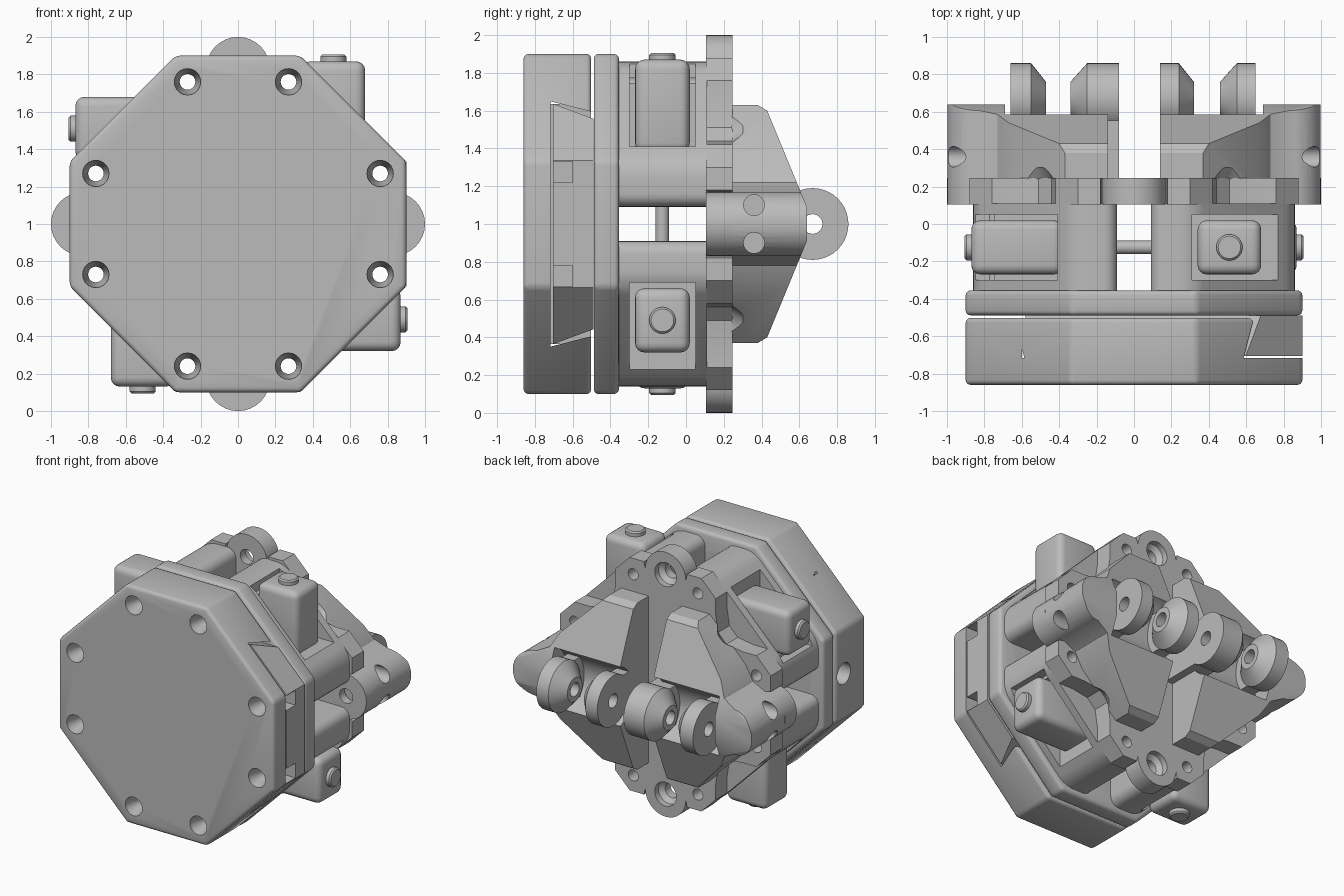
import bpy, bmesh, math
from mathutils import Vector, Matrix

if "Cube" in bpy.data.objects:
    bpy.data.objects.remove(bpy.data.objects["Cube"])

grey = bpy.data.materials.new("plain_grey")
grey.use_nodes = True
COLOUR = (0.5, 0.5, 0.5, 1)
grey.diffuse_color = COLOUR
grey.node_tree.nodes["Principled BSDF"].inputs["Base Color"].default_value = COLOUR

MID = 1.0  # height of the centre axis


def place(axis, u, v, w):
    """Axis y takes (x, z) pairs, axis x takes (y, z), axis z takes (x, y)."""
    return Vector({"y": (u, w, v), "x": (w, u, v), "z": (u, v, w)}[axis])


def loft(name, rings, axis):
    """Skin rings of the form (list of pairs, position along the axis)."""
    bm = bmesh.new()
    rows = [[bm.verts.new(place(axis, u, v, w)) for u, v in pts] for pts, w in rings]
    for low, high in zip(rows, rows[1:]):
        n = len(low)
        for i in range(n):
            j = (i + 1) % n
            bm.faces.new((low[i], low[j], high[j], high[i]))
    bm.faces.new(rows[0])
    bm.faces.new(rows[-1])
    bmesh.ops.recalc_face_normals(bm, faces=bm.faces)
    mesh = bpy.data.meshes.new(name)
    bm.to_mesh(mesh)
    bm.free()
    mesh.materials.append(grey)
    ob = bpy.data.objects.new(name, mesh)
    bpy.context.collection.objects.link(ob)
    return ob


def prism(name, pts, axis, a, b):
    return loft(name, [(pts, a), (pts, b)], axis)


def circle(u, v, r, n=32):
    return [(u + r * math.cos(math.tau * i / n), v + r * math.sin(math.tau * i / n)) for i in range(n)]


def turned(name, u, v, steps, axis, n=32):
    return loft(name, [(circle(u, v, r, n), w) for r, w in steps], axis)


def box(u0, u1, v0, v1):
    return [(u0, v0), (u1, v0), (u1, v1), (u0, v1)]


def bake(ob):
    dg = bpy.context.evaluated_depsgraph_get()
    mesh = bpy.data.meshes.new_from_object(ob.evaluated_get(dg))
    ob.modifiers.clear()
    ob.data = mesh


def bevel(ob, width, segments=3):
    m = ob.modifiers.new("bevel", "BEVEL")
    m.width, m.segments, m.limit_method = width, segments, "ANGLE"
    m.angle_limit = math.radians(25)
    bake(ob)


def combine(ob, others, operation="DIFFERENCE"):
    for o in others:
        m = ob.modifiers.new("bool", "BOOLEAN")
        m.object, m.operation, m.solver = o, operation, "EXACT"
    bake(ob)
    for o in others:
        bpy.data.objects.remove(o)


def turn(pts, k):
    """Rotate pairs by quarter turns, then lift to the centre axis."""
    for _ in range(k):
        pts = [(-v, u) for u, v in pts]
    return [(u, v + MID) for u, v in pts]


def mirrored(pts):
    return pts + [(u, -v) for u, v in reversed(pts)]


# Octagonal outline and its eight screw positions
quarter = [(0.9, -0.335), (0.9, 0.335)]
octagon = sum((turn(quarter, k) for k in range(4)), [])
screws = sum((turn([(0.76, 0.27), (0.76, -0.27)], k) for k in range(4)), [])


def screw_cutters():
    return [turned("cutter", u, v, [(0.075, -1), (0.07, -0.84), (0.042, -0.76), (0.042, 0.4)], "y", 20)
            for u, v in screws]


# Front cover with a dovetail slot open on one side
def dovetail(g):
    return [(u, v + MID) for u, v in mirrored([(-0.49, 0.557 + g), (-0.705 - g, 0.637 + g)])]


cover = prism("front_cover", octagon, "y", -0.86, -0.502)
bevel(cover, 0.025)
slot = prism("cutter", [(u if u < -0.6 else -0.4, v) for u, v in dovetail(0.012)], "x", -0.6, 1.2)
side_hole = turned("cutter", -0.6, MID, [(0.08, -1), (0.08, -0.7)], "x")
combine(cover, [slot, side_hole] + screw_cutters())

# Rear slab and the dovetail tongue that fills the slot
slab = prism("rear_slab", octagon, "y", -0.488, -0.355)
bevel(slab, 0.025)
combine(slab, screw_cutters())
tongue = prism("dovetail_tongue", dovetail(0), "x", -0.58, 0.9)
combine(tongue, [prism("keeper", octagon, "y", -0.9, -0.4)], "INTERSECT")
pockets = [prism("cutter", box(-0.75, -0.6, MID + s * 0.275 - 0.055, MID + s * 0.275 + 0.055), "x", 0.7, 1)
           for s in (-1, 1)]
combine(tongue, pockets + screw_cutters())

# Four carriage blocks with motors and drive rods, repeated by quarter turns
block_shape = [(0.09, 0.09), (0.86, 0.09), (0.86, 0.32), (0.32, 0.86), (0.09, 0.86)]
for k in range(4):
    block = prism(f"carriage_block_{k}", turn(block_shape, k), "y", -0.37, 0.11)
    b = block.modifiers.new("round", "BEVEL")
    b.width, b.segments, b.limit_method, b.angle_limit = 0.07, 5, "ANGLE", 0.5
    bm = bmesh.new()
    bm.from_mesh(block.data)
    layer = bm.edges.layers.float.new("bevel_weight_edge")
    for e in bm.edges:
        e[layer] = float(abs(e.verts[0].co.y - e.verts[1].co.y) > 0.1)
    bm.to_mesh(block.data)
    bm.free()
    b.limit_method = "WEIGHT"
    bake(block)
    motor_bay = prism("cutter", turn(box(0.31, 0.9, 0.41, 0.9), k), "y", -0.3, 0.05)
    combine(block, [motor_bay] + screw_cutters())

    motor = prism(f"motor_{k}", turn(box(0.34, 0.68, 0.38, 0.87), k), "y", -0.27, 0.02)
    bevel(motor, 0.05, 4)
    spin = Matrix.Translation((0, 0, MID)) @ Matrix.Rotation(-k * math.pi / 2, 4, "Y")
    for name, r, low, high in (("motor_cap", 0.07, 0.8, 0.905), ("drive_rod", 0.036, -0.15, 0.45)):
        part = turned(f"{name}_{k}", 0.51, -0.125, [(r, low), (r, high - 0.01), (r - 0.01, high)], "z")
        part.data.transform(spin)

# Mounting plate: round lobes, chamfered tabs and scooped corners
plate_quarter = [(0.83, -0.17)]
plate_quarter += [(0.83 + 0.17 * math.sin(a), -0.17 * math.cos(a))
                  for a in [math.pi * i / 16 for i in range(1, 16)]]
plate_quarter += [(0.83, 0.17), (0.88, 0.18), (0.88, 0.30), (0.76, 0.42), (0.64, 0.42), (0.51, 0.44),
                  (0.44, 0.51), (0.42, 0.64), (0.42, 0.76), (0.30, 0.88), (0.18, 0.88)]
plate = prism("mounting_plate", sum((turn(plate_quarter, k) for k in range(4)), []), "y", 0.105, 0.245)
lobe_holes = [turned("cutter", u, v, [(0.055, 0), (0.055, 0.17), (0.09, 0.2), (0.09, 0.3)], "y")
              for u, v in turn([(0, 0.83), (0, -0.83), (0.83, 0), (-0.83, 0)], 0)]
combine(plate, lobe_holes + screw_cutters())

# Two clamp jaws, each a side silhouette trimmed by a plan outline
side = [(y, z + MID) for y, z in mirrored([(0.2, 0.63), (0.38, 0.63), (0.43, 0.60), (0.64, 0.09)])]
plan = [(0.14, 0.63), (0.37, 0.63), (0.67, 0.33), (0.73, 0.22), (0.83, 0.17)]
plan += [(0.83 + 0.17 * math.sin(a), 0.17 * math.cos(a)) for a in [math.pi * i / 16 for i in range(1, 8)]]
plan = [(x, z + MID) for x, z in mirrored(plan)]
for s, label in ((1, "left"), (-1, "right")):
    jaw = prism(f"{label}_jaw", side, "x", s * 0.1, s * 1.1)
    combine(jaw, [prism("keeper", [(s * x, z) for x, z in plan], "y", 0, 1)], "INTERSECT")
    cuts = [turned("cutter", 0.67, MID, [(0.24, s * 0.05), (0.24, s * 0.69)], "x", 48)]
    for t in (-1, 1):
        cuts.append(turned("cutter", 0.36, MID + t * 0.1, [(0.055, s * 0.75), (0.055, s * 1.1)], "x"))
        scoop = turned("cutter", s * 0.56, MID + t * 0.56, [(0.13, 0.1), (0.13, 0.24), (0.09, 0.3), (0.02, 0.33)], "y")
        cuts.append(scoop)
    combine(jaw, cuts)

# Four pierced lugs on one axis: flat outside, coned towards their pair
for i, (flat, shoulder, tip) in enumerate(((-0.66, -0.55, -0.47), (-0.08, -0.25, -0.34),
                                           (0.14, 0.24, 0.32), (0.65, 0.55, 0.46))):
    lug = turned(f"pivot_lug_{i}", 0.67, MID, [(0.19, flat), (0.19, shoulder), (0.09, tip)], "x", 40)
    stem = prism("stem", box(0.2, 0.6, MID - 0.15, MID + 0.15), "x", flat, shoulder)
    combine(lug, [stem], "UNION")
    combine(lug, [turned("cutter", 0.67, MID, [(0.052, -1), (0.052, 1)], "x")])

# Smooth the round surfaces and keep crisp edges
for ob in bpy.context.scene.objects:
    ob.select_set(ob.type == "MESH")
    if ob.type == "MESH":
        bpy.context.view_layer.objects.active = ob
bpy.ops.object.shade_smooth_by_angle(angle=math.radians(30))
